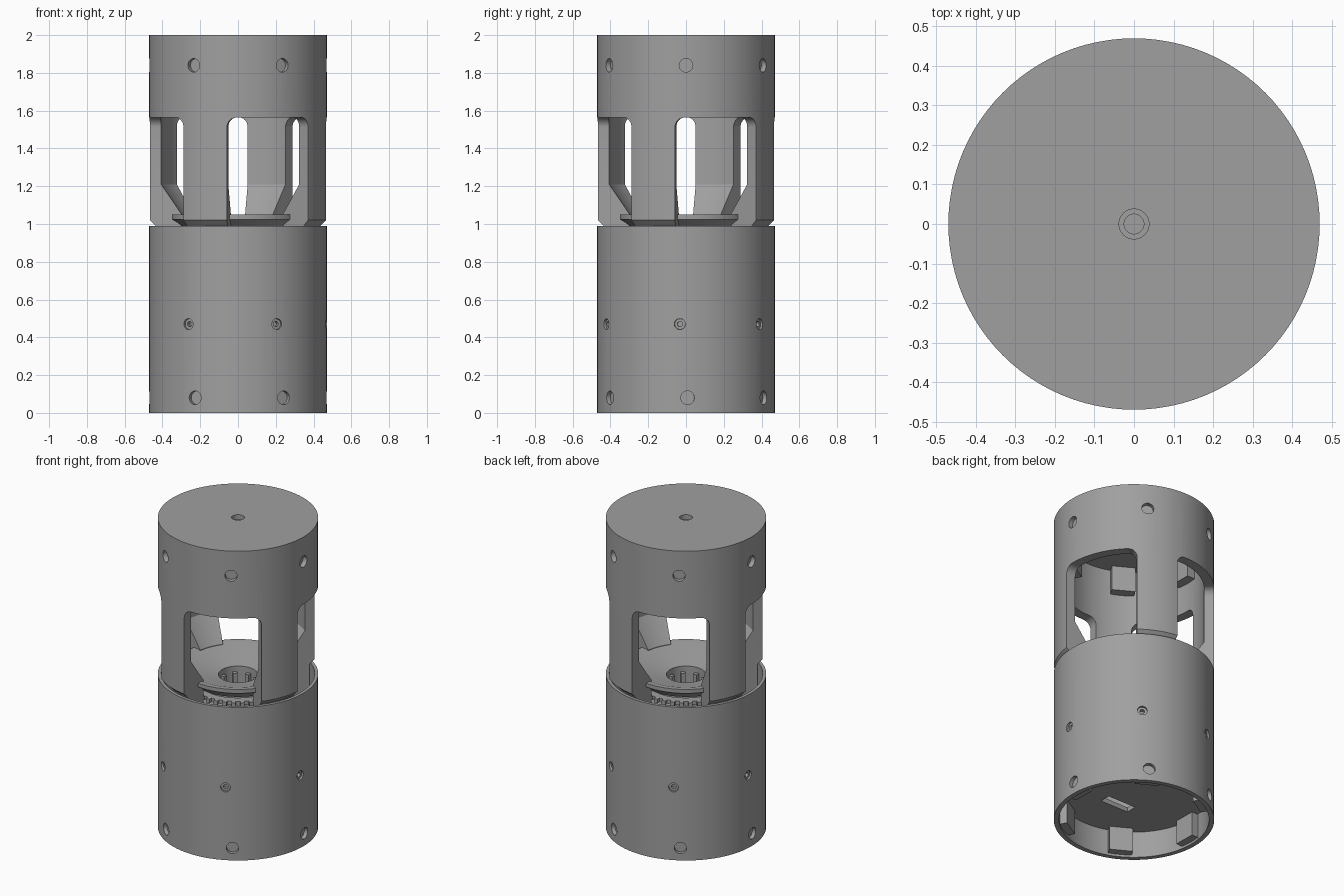
import bpy, bmesh
from math import cos, sin, pi, radians
from mathutils import Matrix

if "Cube" in bpy.data.objects:
    bpy.data.objects.remove(bpy.data.objects["Cube"])

grey = bpy.data.materials.new("machined_grey")
grey.use_nodes = True
grey.diffuse_color = (0.35, 0.35, 0.35, 1)
grey.node_tree.nodes["Principled BSDF"].inputs["Base Color"].default_value = grey.diffuse_color

SEG = 96
R = 0.47


def add_revolved(bm, profile, seg=SEG, matrix=Matrix()):
    """Spin an (r, z) outline about z and add it to the mesh."""
    rings = [[bm.verts.new(matrix @ Matrix.Rotation(2 * pi * i / seg, 4, 'Z') @ Matrix.Translation((r, 0, z))
                           .to_translation()) for i in range(seg)] if r > 0
             else [bm.verts.new(matrix @ Matrix.Translation((0, 0, z)).to_translation())]
             for r, z in profile]
    for a, b in zip(rings, rings[1:] + rings[:1]):
        if len(a) == 1 and len(b) == 1:
            continue
        for i in range(seg):
            j = (i + 1) % seg
            quad = [a[i % len(a)], a[j % len(a)], b[j % len(b)], b[i % len(b)]]
            bm.faces.new(list(dict.fromkeys(quad)))


def radial(angle, z, r=0):
    """Frame whose local z axis points outward at the given angle."""
    return (Matrix.Rotation(radians(angle), 4, 'Z') @ Matrix.Translation((r, 0, z))
            @ Matrix.Rotation(pi / 2, 4, 'Y'))


def add_pin(bm, angle, z, radius, r0, r1, seg=24):
    add_revolved(bm, [(0, r0), (radius, r0), (radius, r1), (0, r1)], seg, radial(angle, z))


def add_block(bm, angle, r0, r1, width, z0, z1):
    m = (Matrix.Rotation(radians(angle), 4, 'Z') @ Matrix.Translation(((r0 + r1) / 2, 0, (z0 + z1) / 2))
         @ Matrix.Diagonal((r1 - r0, width, z1 - z0, 1)))
    bmesh.ops.create_cube(bm, size=1, matrix=m)


def add_window(bm, angle, half, top, bottom, fillet):
    """Radial wedge with rounded upper corners."""
    c, h, f = radians(angle), radians(half), fillet / R
    arc = [(h - f + f * cos(t), top - fillet + fillet * sin(t))
           for t in [pi / 2 * k / 8 for k in range(9)]]
    outline = [(h, bottom)] + arc + [(-a, z) for a, z in reversed(arc)] + [(-h, bottom)]
    inner, outer = [[bm.verts.new((r * cos(c + a), r * sin(c + a), z)) for a, z in outline]
                    for r in (0.2, 0.6)]
    n = len(outline)
    bm.faces.new(inner)
    bm.faces.new(outer)
    for i in range(n):
        j = (i + 1) % n
        bm.faces.new([inner[i], inner[j], outer[j], outer[i]])


def finish(bm, name):
    bmesh.ops.recalc_face_normals(bm, faces=bm.faces[:])
    mesh = bpy.data.meshes.new(name)
    bm.to_mesh(mesh)
    bm.free()
    mesh.materials.append(grey)
    obj = bpy.data.objects.new(name, mesh)
    bpy.context.collection.objects.link(obj)
    return obj


def select(obj):
    bpy.ops.object.select_all(action='DESELECT')
    obj.select_set(True)
    bpy.context.view_layer.objects.active = obj


def smooth(obj):
    select(obj)
    bpy.ops.object.shade_smooth_by_angle(angle=radians(30))


def cut(obj, cutter):
    cutter.hide_render = True
    mod = obj.modifiers.new("cut", 'BOOLEAN')
    mod.operation, mod.solver, mod.object = 'DIFFERENCE', 'EXACT', cutter
    select(obj)
    bpy.ops.object.modifier_apply(modifier=mod.name)
    bpy.data.objects.remove(cutter)


def revolved(name, profile):
    bm = bmesh.new()
    add_revolved(bm, profile)
    return finish(bm, name)


SIX = range(0, 360, 60)

# Upper housing: cap, four legs flared inward at the foot
upper = revolved("upper_housing", [
    (0, 2), (R, 2), (R, 1.02), (0.44, 0.99), (0.44, 0.8), (0.3, 0.8),
    (0.3, 1.05), (0.41, 1.21), (0.41, 1.91), (0, 1.91)])
bm = bmesh.new()
for k in range(4):
    add_window(bm, 22.5 + 90 * k, 29.7, 1.565, 0.75, 0.055)
for a in SIX:
    add_pin(bm, a, 1.84, 0.036, 0.44, 0.5)
add_revolved(bm, [(0, 1.94), (0.025, 1.94), (0.025, 1.97), (0.038, 1.97), (0.038, 2.1), (0, 2.1)], 32)
cut(upper, finish(bm, "upper_cutter"))
smooth(upper)

# Lower housing: thin tube with a floor and a slot
lower = revolved("lower_housing", [
    (0, 0.17), (0.44, 0.17), (0.44, 0), (R, 0), (R, 0.99), (0.45, 0.99), (0.45, 0.2), (0, 0.2)])
bm = bmesh.new()
for a in SIX:
    add_pin(bm, a + 1, 0.08, 0.036, 0.43, 0.5)
    add_pin(bm, a - 4, 0.47, 0.029, 0.43, 0.5)
add_block(bm, -90, 0.11, 0.18, 0.2, 0.1, 0.25)
cut(lower, finish(bm, "lower_cutter"))
smooth(lower)

# Screw bosses on the inner walls
bm = bmesh.new()
for a in SIX:
    add_block(bm, a, 0.35, 0.425, 0.14, 1.75, 1.92)
finish(bm, "upper_bosses")
bm = bmesh.new()
for a in SIX:
    add_block(bm, a + 1, 0.39, 0.445, 0.14, 0.015, 0.18)
finish(bm, "lower_bosses")

# Socket screws sunk in the tube wall
bm = bmesh.new()
for a in SIX:
    add_revolved(bm, [(0, 0.42), (0.028, 0.42), (0.028, 0.458), (0.014, 0.458), (0.014, 0.435), (0, 0.435)],
                 24, radial(a - 4, 0.47))
smooth(finish(bm, "side_screws"))

# Dished plate between the leg feet
smooth(revolved("dished_plate", [
    (0.35, 1.05), (0.32, 1.05), (0.13, 0.985), (0.115, 0.985), (0.115, 0.95),
    (0.28, 0.97), (0.31, 1.0), (0.35, 1.025)]))

# Splined hub under the plate opening
bm = bmesh.new()
add_revolved(bm, [(0.115, 0.97), (0.14, 0.97), (0.14, 0.78), (0.115, 0.78)])
for a in range(0, 360, 45):
    add_block(bm, a, 0.09, 0.12, 0.025, 0.78, 0.95)
smooth(finish(bm, "splined_hub"))

# Deck carrying the mechanism
smooth(revolved("inner_deck", [(0, 0.74), (0.45, 0.74), (0.45, 0.8), (0, 0.8)]))

# Toothed rings stacked below the plate
bm = bmesh.new()
for z in (0.82, 0.87, 0.92):
    add_revolved(bm, [(0.24, z), (0.29, z), (0.29, z + 0.025), (0.24, z + 0.025)])
    for a in range(0, 360, 10):
        add_block(bm, a, 0.28, 0.31, 0.025, z, z + 0.025)
smooth(finish(bm, "toothed_rings"))
